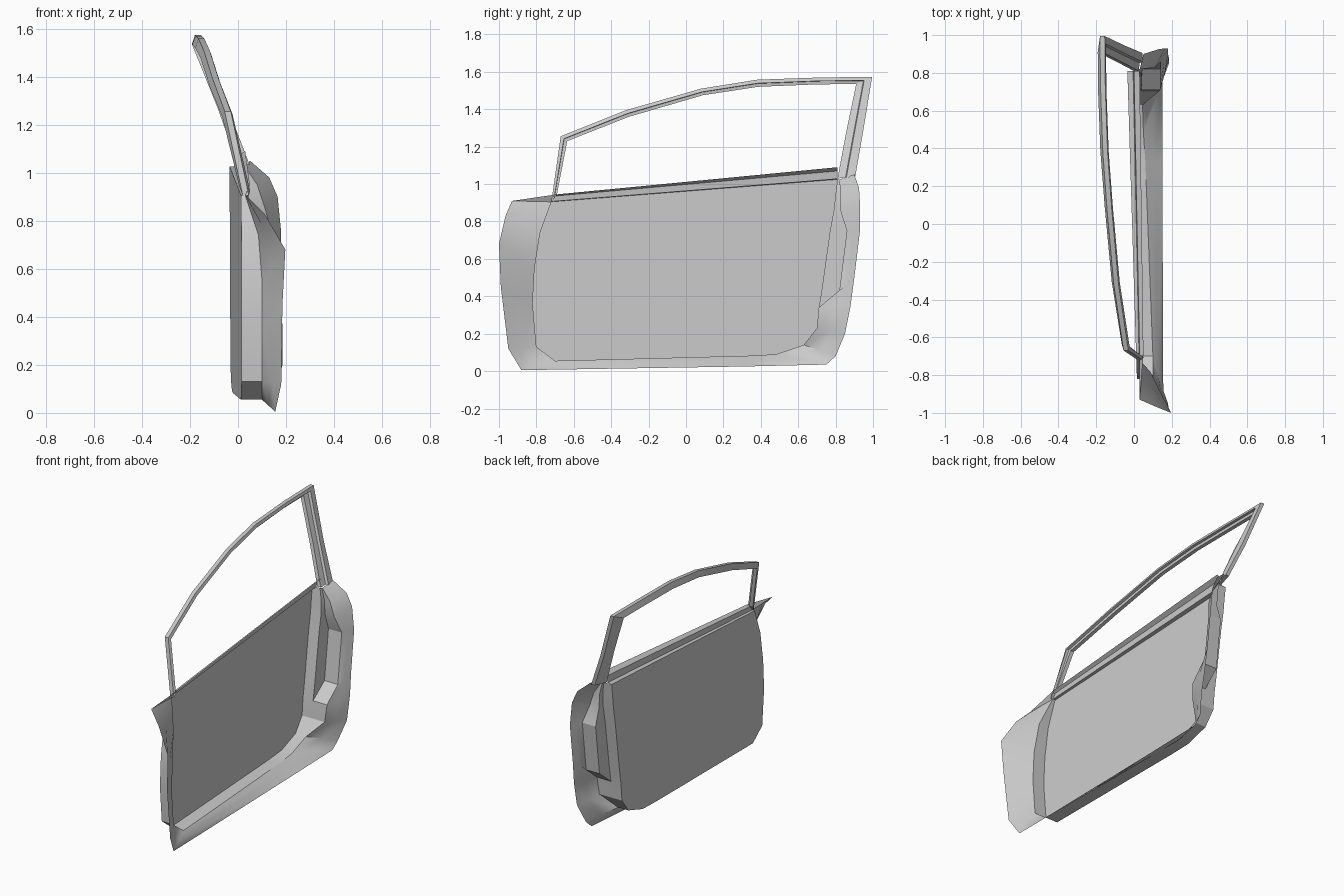
import bpy, bmesh
from mathutils import Vector

if "Cube" in bpy.data.objects:
    bpy.data.objects.remove(bpy.data.objects["Cube"])


def finish(name, bm, angle=0.5):
    bmesh.ops.remove_doubles(bm, verts=bm.verts, dist=0.0005)
    bmesh.ops.recalc_face_normals(bm, faces=bm.faces)
    me = bpy.data.meshes.new(name)
    bm.to_mesh(me)
    bm.free()
    ob = bpy.data.objects.new(name, me)
    bpy.context.collection.objects.link(ob)
    bpy.ops.object.select_all(action='DESELECT')
    ob.select_set(True)
    bpy.context.view_layer.objects.active = ob
    bpy.ops.object.shade_smooth_by_angle(angle=angle)
    return ob


def loft(bm, rows, closed=False):
    """Skin successive rows of points with quads."""
    vs = [[bm.verts.new(p) for p in row] for row in rows]
    for a, b in zip(vs, vs[1:]):
        n = len(a)
        for i in range(n if closed else n - 1):
            j = (i + 1) % n
            bm.faces.new((a[i], a[j], b[j], b[i]))
    return vs


def panel_x(y):
    return -0.01 - 0.031 * y


# Panel outline (y, z), running front top -> bottom -> rear top
outline = [(-.72, .905), (-.78, .74), (-.81, .55), (-.82, .36), (-.80, .13),
           (-.70, .055), (.33, .082), (.48, .09), (.63, .14), (.70, .23),
           (.71, .34), (.725, .43), (.77, .75), (.79, .86), (.80, .95), (.81, 1.025)]
wall_x = [.03, .085, .1, .1, .1, .1, .06, .05, .045, .04, .04, .04, .04, .04, .035, .02]
# Outer edge of the flange (x, y, z)
rim = [(.03, -.93, .91), (.11, -.965, .83), (.197, -1, .68), (.185, -.99, .45),
       (.18, -.95, .12), (.155, -.88, .005), (.15, .33, .025), (.15, .75, .035),
       (.155, .80, .08), (.185, .85, .2), (.185, .88, .35), (.18, .90, .5),
       (.18, .93, .75), (.165, .93, .9), (.13, .925, .98), (.05, .90, 1.05)]
# The rear wall steps back around the latch
latch = {11: (.82, .43), 12: (.86, .75), 13: (.825, .86), 14: (.825, .95), 15: (.82, 1.025)}
latch_x = {9: .13, 10: .14, 11: .14, 12: .14, 13: .11, 14: .08, 15: .03}

# Inner panel
bm = bmesh.new()
inner = [Vector((panel_x(y), y, z)) for y, z in outline]
bm.faces.new([bm.verts.new(p) for p in inner])
finish("inner_panel", bm)

# Side walls with the latch step
bm = bmesh.new()
wall = [Vector((x, y, z)) for x, (y, z) in zip(wall_x, outline)]
step = [Vector((wall_x[i] + .005, *latch.get(i, outline[i]))) if i in latch else wall[i].copy()
        for i in range(len(wall))]
lip = [Vector((latch_x[i], step[i].y, step[i].z)) if i in latch_x else step[i].copy()
       for i in range(len(wall))]
for a, b in ((inner, wall), (wall, step), (step, lip)):
    va = [bm.verts.new(p) for p in a]
    vb = [bm.verts.new(p) for p in b]
    for i in range(len(a) - 1):
        if (a[i] - b[i]).length > 1e-4 or (a[i + 1] - b[i + 1]).length > 1e-4:
            bm.faces.new((va[i], va[i + 1], vb[i + 1], vb[i]))
finish("side_walls", bm, 0.35)

# Outer flange
bm = bmesh.new()
edge = [Vector(p) for p in rim]
loft(bm, [lip, [a.lerp(b, .5) for a, b in zip(lip, edge)], edge])
finish("outer_flange", bm, 0.9)

# Window sill, from front to rear
bm = bmesh.new()
loft(bm, [[(.012, -.72, .905), (.027, -.72, .907), (.03, -.71, .935), (.05, -.69, .945)],
          [(-.035, .81, 1.025), (-.005, .81, 1.028), (0, .81, 1.07), (.03, .81, 1.09)]])
finish("window_sill", bm, 0.2)

# Mirror corner
bm = bmesh.new()
bm.faces.new([bm.verts.new(p) for p in ((.03, -.93, .91), (.03, -.72, .905), (.05, -.69, .945))])
finish("mirror_corner", bm)

# Window frame: stepped section between outer and inner edge
stations = [((.045, -.72, .905), (.045, -.69, .945)),
            ((-.03, -.67, 1.255), (-.025, -.635, 1.23)),
            ((-.082, -.32, 1.395), (-.078, -.305, 1.36)),
            ((-.118, .08, 1.51), (-.115, .09, 1.475)),
            ((-.14, .38, 1.558), (-.138, .385, 1.52)),
            ((-.152, .72, 1.57), (-.15, .70, 1.533)),
            ((-.155, .995, 1.573), (-.152, .91, 1.535)),
            ((-.05, .945, 1.27), (-.045, .855, 1.27)),
            ((.045, .905, 1.04), (.04, .81, 1.03))]
section = [(0, -.025), (0, 0), (.5, .005), (.55, -.012), (1, -.015), (1, -.04)]
bm = bmesh.new()
rows = []
for o, i in stations:
    o, i = Vector(o), Vector(i)
    rows.append([o.lerp(i, t) + Vector((d, 0, 0)) for t, d in section])
vs = loft(bm, rows, closed=True)
bm.faces.new(vs[0])
bm.faces.new(vs[-1])
finish("window_frame", bm, 0.4)
